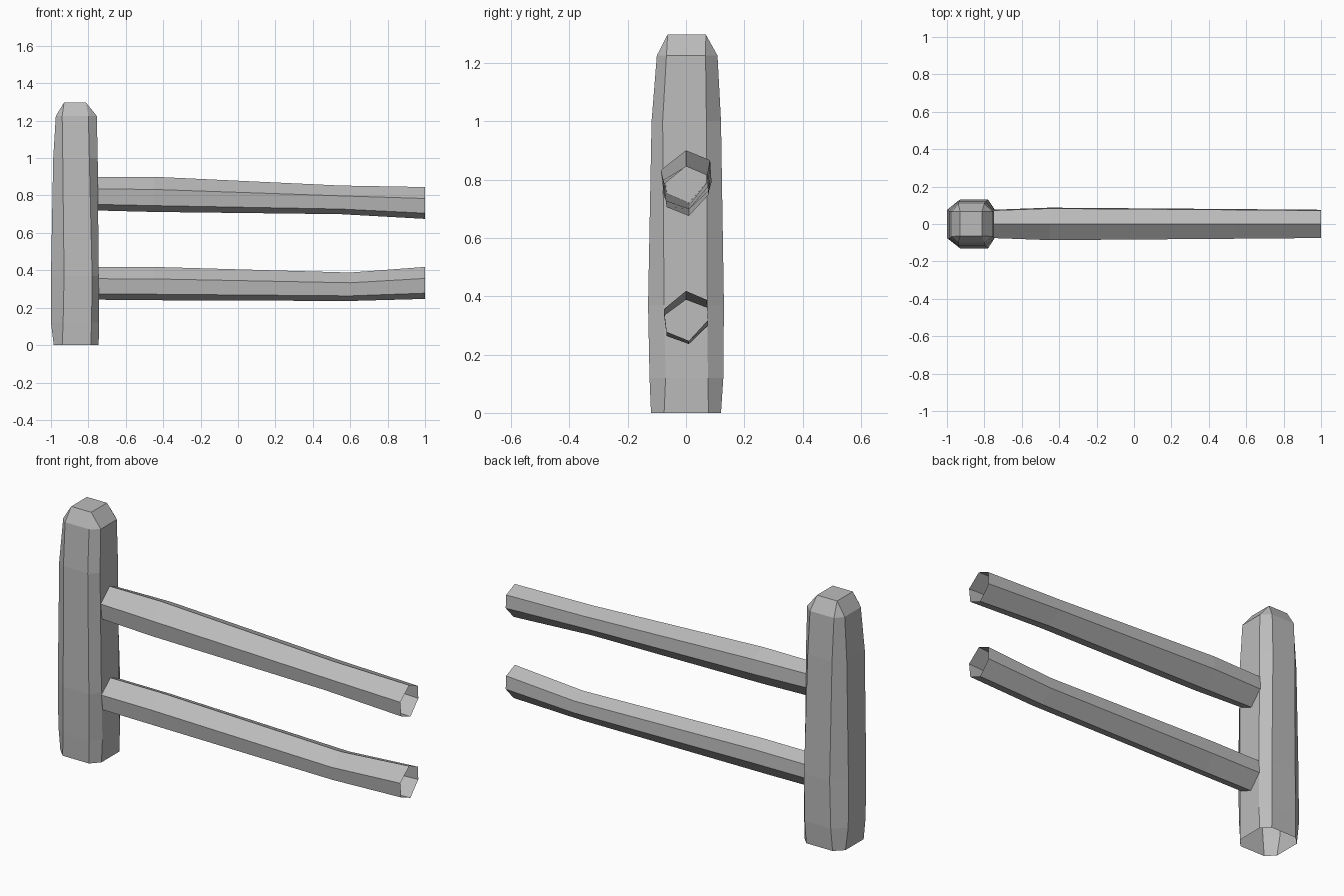
import bpy
import bmesh

cube = bpy.data.objects.get("Cube")
if cube:
    bpy.data.objects.remove(cube, do_unlink=True)

grey = bpy.data.materials.new("plain_grey")
grey.use_nodes = True
colour = (0.5, 0.5, 0.5, 1)
grey.diffuse_color = colour
grey.node_tree.nodes["Principled BSDF"].inputs["Base Color"].default_value = colour


def loft(name, rings, cap_end=False):
    """Skin a flat-shaded shell through rings of points."""
    bm = bmesh.new()
    loops = [[bm.verts.new(p) for p in ring] for ring in rings]
    n = len(loops[0])
    for a, b in zip(loops, loops[1:]):
        for i in range(n):
            j = (i + 1) % n
            bm.faces.new((a[i], a[j], b[j], b[i]))
    if cap_end:
        bm.faces.new(loops[-1])
    bmesh.ops.remove_doubles(bm, verts=bm.verts, dist=0.0005)
    bmesh.ops.recalc_face_normals(bm, faces=bm.faces)
    mesh = bpy.data.meshes.new(name)
    bm.to_mesh(mesh)
    bm.free()
    mesh.materials.append(grey)
    obj = bpy.data.objects.new(name, mesh)
    bpy.context.collection.objects.link(obj)
    return obj


def octagon(z, x0, x1, y0, y1, left, right, front, back):
    """Chamfered rectangle: outer limits, then the ends of its flat sides."""
    return [(left, y0, z), (right, y0, z), (x1, front, z), (x1, back, z),
            (right, y1, z), (left, y1, z), (x0, back, z), (x0, front, z)]


# Post: hollow underneath, bulging low down, with a bevelled square top
post_rings = [
    octagon(0.00, -0.985, -0.745, -0.12, 0.12, -0.94, -0.787, -0.075, 0.077),
    octagon(0.12, -1.0, -0.743, -0.125, 0.128, -0.935, -0.783, -0.07, 0.075),
    octagon(0.37, -1.0, -0.745, -0.13, 0.13, -0.93, -0.78, -0.075, 0.073),
    octagon(1.00, -0.988, -0.75, -0.118, 0.12, -0.937, -0.795, -0.08, 0.07),
    octagon(1.225, -0.974, -0.755, -0.10, 0.108, -0.94, -0.80, -0.067, 0.067),
    octagon(1.297, -0.93, -0.813, -0.063, 0.068, -0.93, -0.813, -0.063, 0.068),
]
loft("post", post_rings, cap_end=True)

# Rails: open six-sided tubes; section is (side offset, share of height)
section = [(0, 1), (0.072, 0.82), (0.076, 0.42),
           (0.01, 0), (-0.066, 0.18), (-0.075, 0.64)]


def rail(name, stations):
    rings = [[(x, y * wide, low + (high - low) * t) for y, t in section]
             for x, low, high, wide in stations]
    loft(name, rings)


rail("upper_rail", [(-0.76, 0.72, 0.90, 1.0), (-0.45, 0.712, 0.90, 1.15),
                    (0.55, 0.70, 0.853, 1.05), (1.0, 0.675, 0.845, 1.0)])
rail("lower_rail", [(-0.76, 0.243, 0.418, 1.0), (-0.45, 0.24, 0.418, 1.0),
                    (0.6, 0.236, 0.388, 1.0), (1.0, 0.247, 0.418, 1.0)])
